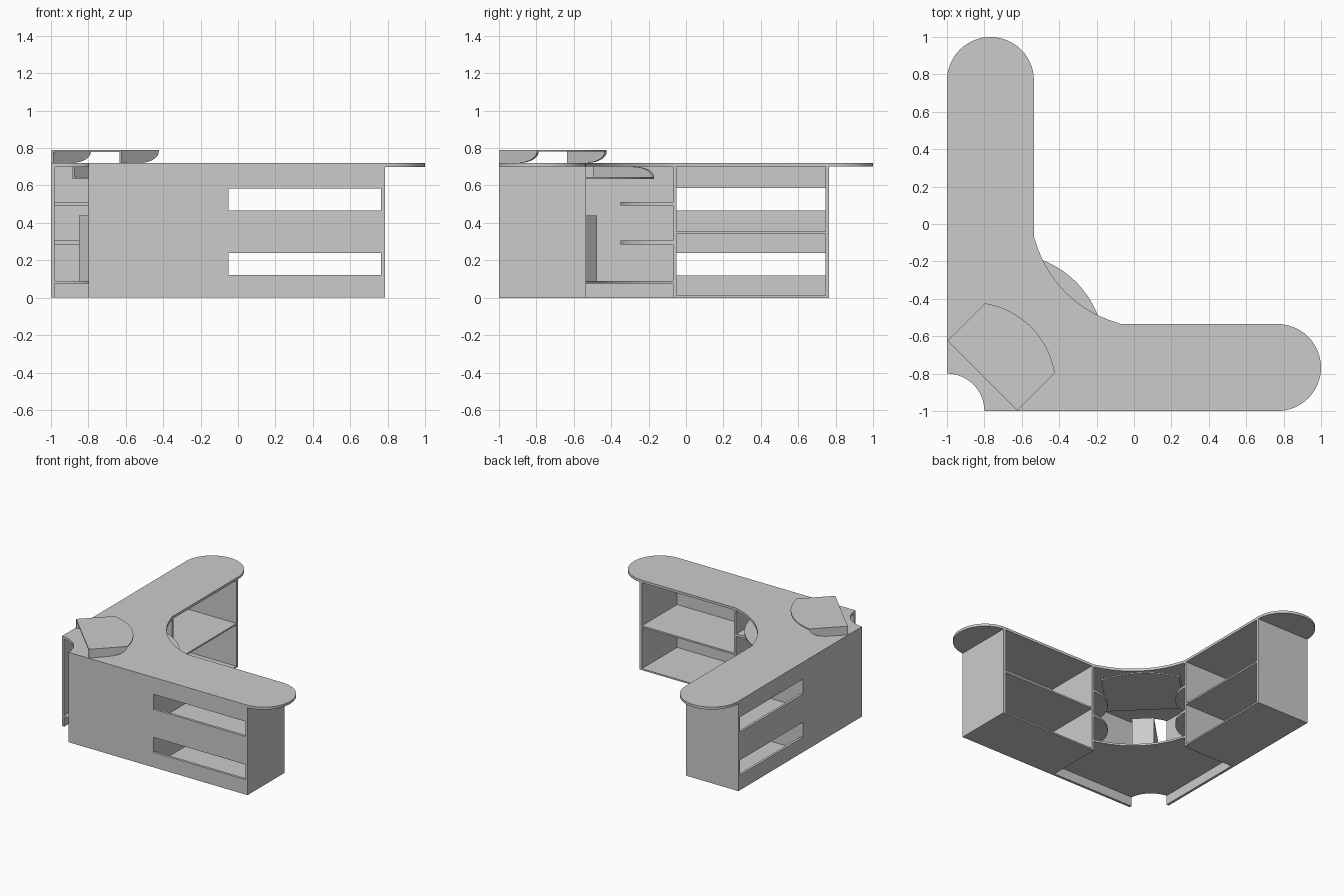
import bpy, bmesh
from math import sin, cos, radians, sqrt, asin

cube = bpy.data.objects.get("Cube")
if cube:
    bpy.data.objects.remove(cube, do_unlink=True)

grey = bpy.data.materials.new("light_grey")
grey.use_nodes = True
COLOUR = (0.6, 0.6, 0.6, 1)
grey.diffuse_color = COLOUR
grey.node_tree.nodes["Principled BSDF"].inputs["Base Color"].default_value = COLOUR

T = 0.02                      # board thickness
EDGE = -0.535                 # inner edge of both arms
SIDE = -0.07                  # cabinet side nearest the corner
TOP = 0.70                    # underside of the worktop


# Coordinate frames: plain, mirrored over the corner diagonal, along the diagonal
def plain(x, y, z):
    return (x, y, z)


def swapped(x, y, z):
    return (y, x, z)


def diagonal(u, v, z):
    return ((u + v) / sqrt(2), (u - v) / sqrt(2), z)


def finish(name, bm, frame, smooth=False):
    for v in bm.verts:
        v.co = frame(*v.co)
    bmesh.ops.recalc_face_normals(bm, faces=bm.faces)
    mesh = bpy.data.meshes.new(name)
    bm.to_mesh(mesh)
    bm.free()
    mesh.materials.append(grey)
    obj = bpy.data.objects.new(name, mesh)
    bpy.context.collection.objects.link(obj)
    if smooth:
        bpy.ops.object.select_all(action='DESELECT')
        obj.select_set(True)
        bpy.context.view_layer.objects.active = obj
        bpy.ops.object.shade_smooth_by_angle(angle=radians(30))
    return obj


def extrude(bm, faces, offset):
    out = bmesh.ops.extrude_face_region(bm, geom=faces)["geom"]
    moved = [g for g in out if isinstance(g, bmesh.types.BMVert)]
    bmesh.ops.translate(bm, verts=moved, vec=offset)


def prism(name, pts, offset, frame=plain, smooth=False):
    bm = bmesh.new()
    face = bm.faces.new([bm.verts.new(p) for p in pts])
    extrude(bm, [face], offset)
    return finish(name, bm, frame, smooth)


def slab(name, outline, z0, z1, frame=plain, smooth=False):
    return prism(name, [(x, y, z0) for x, y in outline], (0, 0, z1 - z0), frame, smooth)


def box(name, x0, x1, y0, y1, z0, z1, frame=plain):
    return slab(name, [(x0, y0), (x1, y0), (x1, y1), (x0, y1)], z0, z1, frame)


def arc(cx, cy, r, a0, a1, n=16):
    angles = [radians(a0 + (a1 - a0) * i / n) for i in range(n + 1)]
    return [(cx + r * cos(a), cy + r * sin(a)) for a in angles]


# Shared curves: corner notch and the concave knee edge
notch = arc(-1, -1, 0.2, 90, 0)
KNEE_R, KNEE_C = 0.634, 0.083
a = asin((KNEE_C - EDGE) / KNEE_R)
deg = a / radians(1)
knee = arc(KNEE_C, KNEE_C, KNEE_R, 180 + deg, 270 - deg)
knee = [(SIDE, EDGE)] + knee[1:-1] + [(EDGE, SIDE)]
if knee[1][0] < knee[-2][0]:
    knee[1:-1] = knee[-2:0:-1]

# Worktop with two rounded ends
CAP = (EDGE + 1) / 2
cap_x = arc(1 - CAP, EDGE - CAP, CAP, -90, 90, 24)
cap_y = arc(EDGE - CAP, 1 - CAP, CAP, 0, 180, 24)
slab("worktop", notch + cap_x + knee + cap_y, TOP, TOP + T, smooth=True)

# Raised floor in the corner
slab("corner_floor", notch + [(SIDE, -1)] + knee + [(-1, SIDE)], 0.075, 0.09, smooth=True)


def back_panel(name, end, frame):
    """Outer panel with two long slots, made from a grid with gaps."""
    xs = [-0.8, SIDE + T, end - T, end]
    zs = [0, 0.12, 0.24, 0.465, 0.585, TOP]
    bm = bmesh.new()
    grid = [[bm.verts.new((x, -1, z)) for z in zs] for x in xs]
    faces = []
    for i in range(len(xs) - 1):
        for j in range(len(zs) - 1):
            if not (i == 1 and j in (1, 3)):
                faces.append(bm.faces.new((grid[i][j], grid[i + 1][j],
                                           grid[i + 1][j + 1], grid[i][j + 1])))
    extrude(bm, faces, (0, T, 0))
    finish(name, bm, frame)


# Two cabinets, one along each arm
for side, frame, end in (("front", plain, 0.785), ("side", swapped, 0.765)):
    back_panel(side + "_slotted_panel", end, frame)
    box(side + "_cabinet_inner_end", SIDE, SIDE + T, -1 + T, EDGE, 0, TOP, frame)
    box(side + "_cabinet_outer_end", end - T, end, -1 + T, EDGE, 0, TOP, frame)
    for part, z0, z1 in (("bottom", 0, 0.012), ("shelf", 0.342, 0.355)):
        box(side + "_cabinet_" + part, SIDE + T, end - T, -1 + T, EDGE, z0, z1, frame)
    # Rounded shelves on the corner side of the cabinet
    R = 0.28
    outline = [(SIDE, -1 + T), (SIDE - R, -1 + T)] + arc(SIDE, EDGE - R, R, 180, 90)
    for i, z in enumerate((0.285, 0.492)):
        slab(f"{side}_rounded_shelf_{i + 1}", outline, z, z + T, frame, True)


def tray(name, u0, u1, half, z_plate, z_far):
    """Bow-fronted plate on two curved cheeks, set along the diagonal."""
    sag = 0.085
    r = (half * half + sag * sag) / (2 * sag)
    ang = asin(half / r) / radians(1)
    bow = arc(u1 + sag - r, 0, r, -ang, ang)
    step = 0.01 if z_far > z_plate else -0.01
    slab(name + "_plate", [(u0, half), (u0, -half)] + bow, z_plate, z_plate + step,
         diagonal, True)
    z_in, reach = z_plate + step, 0.15
    curve = [(u1 - reach + reach * c, z_in + (z_far - z_in) * s)
             for c, s in arc(0, 0, 1, 0, 90, 10)]
    profile = [(u0, z_in)] + curve + [(u0, z_far)]
    for label, v, t in (("left", half, -0.015), ("right", -half, 0.015)):
        prism(f"{name}_{label}_cheek", [(u, v, z) for u, z in profile], (0, t, 0),
              diagonal, True)


# Screen stand above the worktop, keyboard tray hung below it
tray("screen_stand", -1.146, -0.863, 0.264, 0.79, TOP + T)
tray("keyboard_tray", -0.97, -0.523, 0.283, 0.635, TOP)

# Computer case standing on the corner floor
box("computer_case", -1.122, -0.752, -0.08, 0.08, 0.09, 0.44, diagonal)
